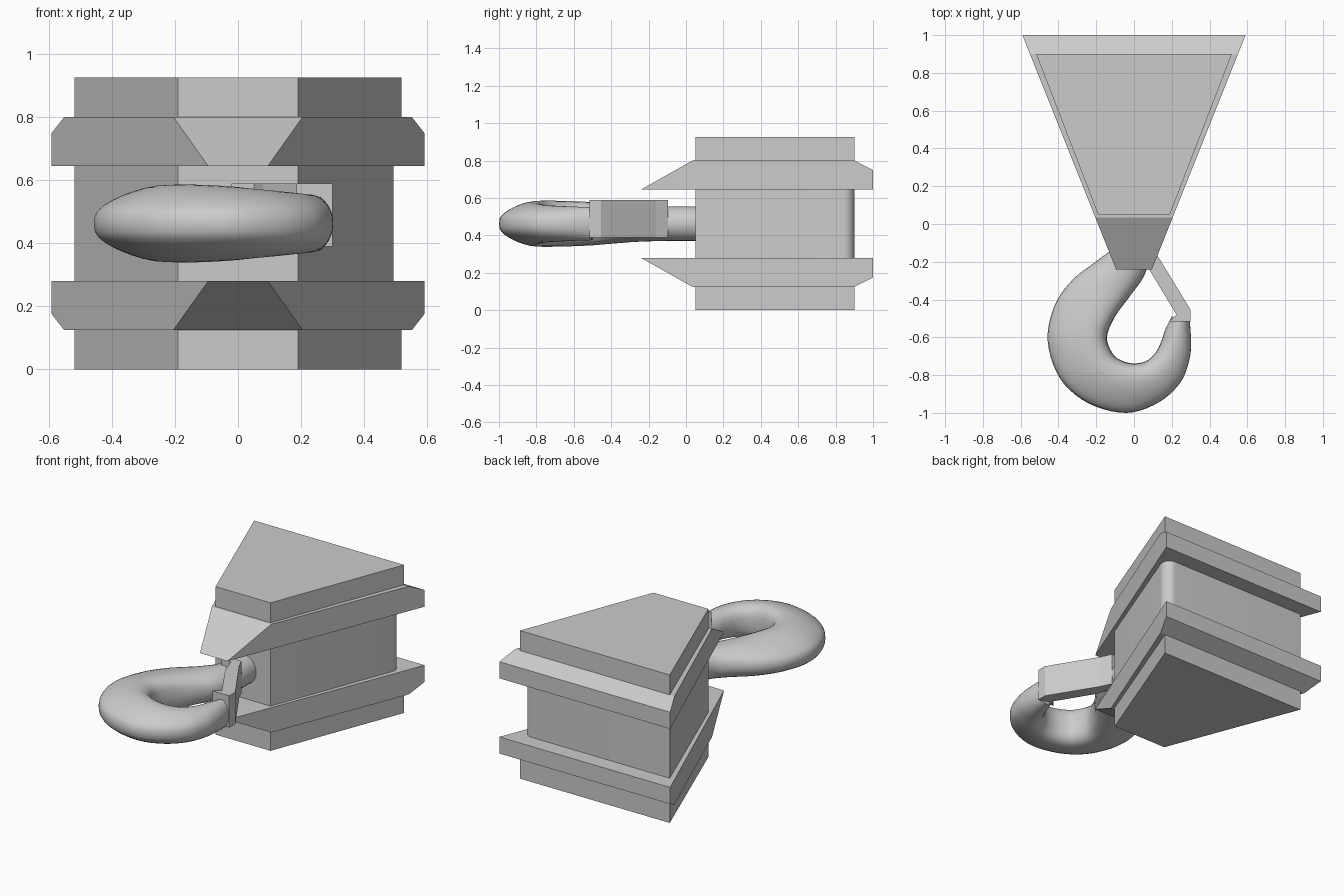
import bpy, bmesh, math
from mathutils import Vector

if "Cube" in bpy.data.objects:
    bpy.data.objects.remove(bpy.data.objects["Cube"], do_unlink=True)

MID = 0.4625          # height of the symmetry plane
GREY = (0.6, 0.6, 0.6, 1)
steel = bpy.data.materials.new("steel_grey")
steel.use_nodes = True
steel.diffuse_color = GREY
steel.node_tree.nodes["Principled BSDF"].inputs["Base Color"].default_value = GREY


def finish(name, bm, smooth=None):
    bmesh.ops.recalc_face_normals(bm, faces=bm.faces)
    mesh = bpy.data.meshes.new(name)
    bm.to_mesh(mesh)
    bm.free()
    obj = bpy.data.objects.new(name, mesh)
    bpy.context.collection.objects.link(obj)
    mesh.materials.append(steel)
    if smooth:
        bpy.ops.object.select_all(action='DESELECT')
        obj.select_set(True)
        bpy.context.view_layer.objects.active = obj
        bpy.ops.object.shade_smooth_by_angle(angle=math.radians(smooth))
    return obj


def loft(name, rings, smooth=None):
    """Skin a list of closed rings and cap both ends."""
    bm = bmesh.new()
    rows = [[bm.verts.new(p) for p in ring] for ring in rings]
    n = len(rows[0])
    for a, b in zip(rows, rows[1:]):
        for i in range(n):
            j = (i + 1) % n
            bm.faces.new((a[i], a[j], b[j], b[i]))
    bm.faces.new(rows[0])
    bm.faces.new(rows[-1])
    return finish(name, bm, smooth)


def prism(name, outline, z0, z1, smooth=None):
    return loft(name, [[(x, y, z) for x, y in outline] for z in (z0, z1)], smooth)


# Wedge-shaped housing: square end caps, middle with one rounded back corner
FRONT, BACK, NARROW, WIDE = 0.05, 0.9, 0.19, 0.518
wedge = [(-NARROW, FRONT), (NARROW, FRONT), (WIDE, BACK), (-WIDE, BACK)]
prism("lower_end_cap", wedge, 0, 0.2)
prism("upper_end_cap", wedge, 2 * MID - 0.2, 2 * MID)

radius = 0.055
slope = (WIDE - NARROW) / (BACK - FRONT)
side_angle = -math.atan(slope)
cy = BACK - radius
cx = WIDE - radius * slope - radius / math.cos(side_angle)
steps = 10
arc = []
for i in range(steps + 1):
    a = side_angle + (math.pi / 2 - side_angle) * i / steps
    arc.append((cx + radius * math.cos(a), cy + radius * math.sin(a)))
prism("housing_middle", wedge[:2] + arc + wedge[3:], 0.19, 2 * MID - 0.19, 30)

# Flanges: side profile (y, height above the middle) spread to the wedge width
profile = [(-0.24, 0.183), (1.0, 0.183), (1.0, 0.287), (0.9, 0.338), (0.035, 0.338)]


def flange(name, sign):
    def half_width(y):
        return 0.095 + (y + 0.24) * 0.4
    rings = [[(s * half_width(y), y, MID + sign * h) for y, h in profile]
             for s in (-1, 1)]
    loft(name, rings)


flange("upper_flange", 1)
flange("lower_flange", -1)

# Hook stations: inner edge, outer edge, half thickness, teardrop amount
stations = [
    (0.09, 0.1, -0.09, 0.1, 0.092, 0),
    (0.09, -0.1, -0.1, -0.1, 0.092, 0),
    (0.06, -0.26, -0.19, -0.19, 0.097, 0.2),
    (-0.02, -0.38, -0.32, -0.29, 0.106, 0.6),
    (-0.1, -0.49, -0.42, -0.43, 0.116, 1),
    (-0.143, -0.6, -0.457, -0.62, 0.123, 1),
    (-0.11, -0.69, -0.39, -0.82, 0.126, 1),
    (-0.06, -0.725, -0.24, -0.95, 0.125, 1),
    (0, -0.738, -0.04, -1.0, 0.119, 1),
    (0.065, -0.725, 0.13, -0.945, 0.11, 0.8),
    (0.115, -0.68, 0.245, -0.84, 0.102, 0.6),
    (0.145, -0.62, 0.293, -0.72, 0.097, 0.4),
    (0.165, -0.56, 0.302, -0.62, 0.093, 0.2),
    (0.2, -0.49, 0.295, -0.51, 0.088, 0),
]


def smooth_path(points, sub):
    """Catmull-Rom through the stations."""
    pts = [Vector(p) for p in points]
    pts = [pts[0]] + pts + [pts[-1]]
    out = []
    for a, b, c, d in zip(pts, pts[1:], pts[2:], pts[3:]):
        for i in range(sub):
            t = i / sub
            out.append(0.5 * (2 * b + (c - a) * t + (2 * a - 5 * b + 4 * c - d) * t * t
                              + (3 * b - a - 3 * c + d) * t ** 3))
    return out + [pts[-1]]


def hook_ring(st, count=28):
    ix, iy, ox, oy, half, k = st
    ring = []
    for i in range(count):
        a = 2 * math.pi * i / count
        c, s = math.cos(a), math.sin(a)
        u = 0.5 - 0.5 * c
        power = 1 - 0.35 * k
        z = math.copysign(abs(s) ** power, s) * (1 + 0.35 * k * c) / (1 + 0.1 * k)
        ring.append((ix + (ox - ix) * u, iy + (oy - iy) * u, MID + half * z))
    return ring


loft("hook", [hook_ring(st) for st in smooth_path(stations, 5)], 45)

# Safety latch from the shank to the hook tip, with its pivot block
Z0, Z1 = 0.39, 0.59
prism("latch_bar", [(0.08, -0.24), (0.225, -0.48), (0.185, -0.515), (0.3, -0.515),
                    (0.3, -0.455), (0.12, -0.16)], Z0, Z1)
prism("latch_pivot", [(-0.02, -0.14), (0.05, -0.14), (0.08, -0.24), (0.12, -0.16),
                      (0.09, -0.095), (-0.02, -0.095)], Z0, Z1)
